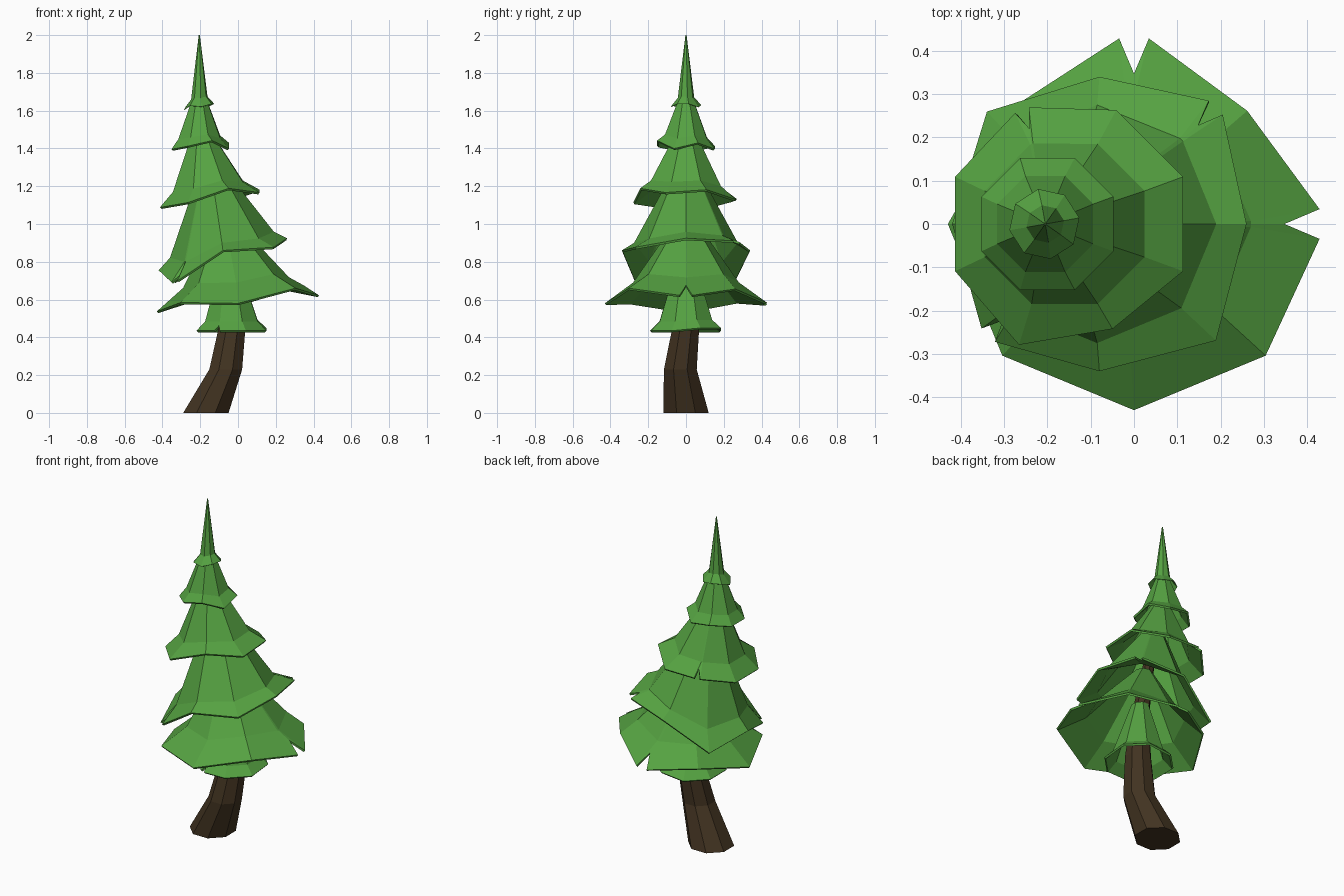
import bpy, math

if "Cube" in bpy.data.objects:
    bpy.data.objects.remove(bpy.data.objects["Cube"])


def material(name, rgb):
    m = bpy.data.materials.new(name)
    m.diffuse_color = (*rgb, 1)
    m.use_nodes = True
    m.node_tree.nodes["Principled BSDF"].inputs["Base Color"].default_value = m.diffuse_color
    return m


GREEN = material("needle green", (0.092, 0.365, 0.054))
BROWN = material("bark brown", (0.054, 0.033, 0.015))


def add_mesh(name, rings, mat, caps=False):
    """Skin stacked rings (bottom to top) of equal point count."""
    n = len(rings[0])
    verts = [p for r in rings for p in r]
    faces = [(k * n + i, k * n + (i + 1) % n, (k + 1) * n + (i + 1) % n, (k + 1) * n + i)
             for k in range(len(rings) - 1) for i in range(n)]
    if caps:
        faces += [tuple(reversed(range(n))), tuple(range(len(verts) - n, len(verts)))]
    me = bpy.data.meshes.new(name)
    me.from_pydata(verts, [], faces)
    me.materials.append(mat)
    ob = bpy.data.objects.new(name, me)
    bpy.context.collection.objects.link(ob)
    return ob


def skirt(name, rim, bend, top, tilt, turn=0, splits=(), droop={}, stretch={}, gap=0.08):
    """Eight-sided hollow branch tier; rim, bend, top are (centre x, radius, z).
    droop and stretch move single corners up/down and in/out."""
    rings = [[], [], []]
    for i in range(8):
        a = math.radians(turn + 45 * i)
        # a split corner becomes two lips with a notch between them
        entries = [(-gap, 0), (0, 0.55), (gap, 0)] if i in splits else [(0, 0)]
        for off, notch in entries:
            for k, (cx, r, z) in enumerate((rim, bend, top)):
                if k == 0:
                    r = r * stretch.get(i, 1)
                    r += (bend[1] - r) * notch
                    z += (bend[2] - z) * notch
                ang = a + off * (1, 0.3, 0.3)[k]
                dx = r * math.cos(ang)
                z += tilt * dx + droop.get(i, 0) * (1, 0.5, 0)[k]
                if name == "treetop" and k == 2:
                    z = top[2]
                rings[k].append((cx + dx, r * math.sin(ang), z))
    ob = add_mesh(name, rings, GREEN)
    mod = ob.modifiers.new("thickness", 'SOLIDIFY')
    mod.thickness = 0.012 if name != "treetop" else 0.002
    mod.offset = -1
    return ob


# Bent trunk running up inside the branches
path = [(-0.17, 0, 0, 0.13), (-0.065, -0.03, 0.23, 0.094), (-0.03, 0, 0.46, 0.076),
        (-0.04, 0, 0.7, 0.052), (-0.09, 0, 1.0, 0.036), (-0.15, 0, 1.3, 0.025),
        (-0.2, 0, 1.65, 0.012)]
trunk_rings = [[(x + r * math.cos(math.tau * (i + .5) / 8), y + r * math.sin(math.tau * (i + .5) / 8), z)
                for i in range(8)] for x, y, z, r in path]
add_mesh("trunk", trunk_rings, BROWN, caps=True)

# Branch tiers, bottom to top
skirt("lowest_tier", (-0.035, 0.2, 0.435), (-0.035, 0.15, 0.485), (-0.045, 0.05, 0.8),
      0, 22.5, (5,), {0: 0.015, 1: 0.015})
skirt("widest_tier", (0, 0.43, 0.58), (-0.01, 0.28, 0.69), (-0.07, 0.05, 1.02),
      0.1, 0, (0, 2), {1: 0.05, 3: 0.035, 5: 0.035, 7: 0.05}, {1: 0.86, 3: 0.9})
skirt("middle_tier", (-0.08, 0.34, 0.84), (-0.085, 0.275, 0.89), (-0.15, 0.04, 1.33),
      0.25, 0, (1, 5), {2: 0.02, 3: -0.08, 5: -0.08, 6: 0.02, 7: -0.03},
      {1: 1.12, 5: 1.07, 7: 1.12, 3: 1.08}, 0.06)
skirt("upper_tier", (-0.15, 0.285, 1.145), (-0.16, 0.2, 1.205), (-0.2, 0.03, 1.53),
      0.14, 22.5, (2,), {1: -0.03, 3: -0.02, 4: -0.02, 5: -0.015, 6: 0.03, 7: -0.015},
      {5: 1.06, 6: 0.92}, 0.06)
skirt("small_tier", (-0.2, 0.165, 1.415), (-0.205, 0.12, 1.46), (-0.205, 0.03, 1.69),
      0.03, 22.5, (), {0: 0.01, 1: -0.02, 3: -0.015, 4: -0.015, 6: 0.025, 7: -0.02})
skirt("treetop", (-0.207, 0.082, 1.63), (-0.205, 0.044, 1.672), (-0.205, 0.003, 2.0),
      0.08, 10, (), {1: -0.015, 4: -0.02, 6: -0.01})
